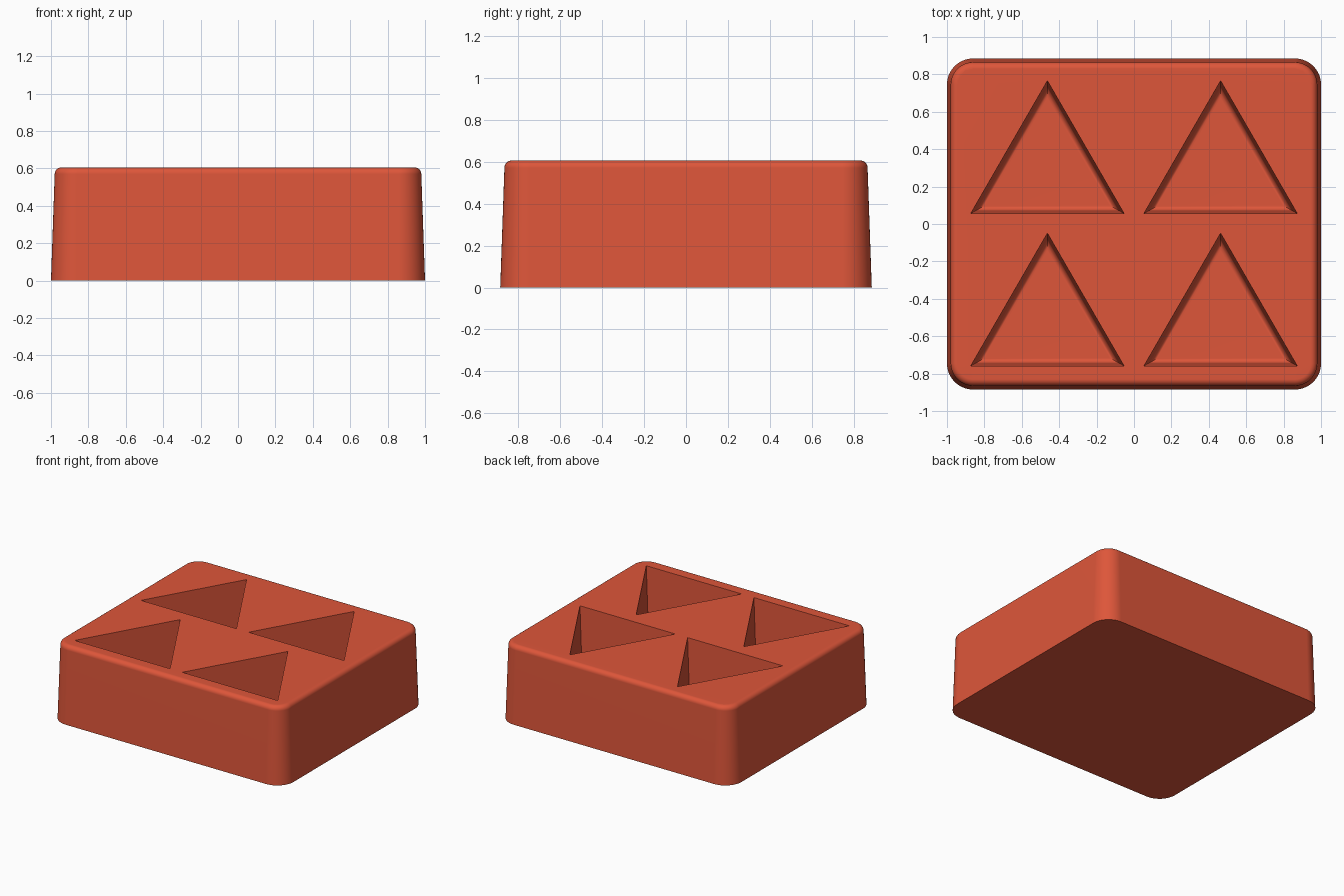
import bpy, bmesh
from math import sin, cos, pi, tau, radians

cube = bpy.data.objects.get("Cube")
if cube:
    bpy.data.objects.remove(cube)

HEIGHT = 0.605
HALF_X, HALF_Y = 1.0, 0.885     # footprint at the base
CORNER = 0.14                   # vertical corner radius
EDGE = 0.035                    # rounding of the top rim
DRAFT = 0.035                   # wall slope
FLOOR = 0.1                     # height of the pocket floors
STEPS = 6

bm = bmesh.new()


def rounded_ring(inset, z):
    """Rounded rectangle, shrunk by inset."""
    radius = CORNER - inset
    verts = []
    for i, (sx, sy) in enumerate([(1, 1), (-1, 1), (-1, -1), (1, -1)]):
        for k in range(13):
            a = pi / 2 * (i + k / 12)
            verts.append(bm.verts.new((sx * (HALF_X - CORNER) + radius * cos(a),
                                       sy * (HALF_Y - CORNER) + radius * sin(a), z)))
    return verts


def triangle_ring(x, y, inset, z):
    """Equilateral triangle pointing to the back, shrunk by inset."""
    radius = 0.474 - 2 * inset
    return [bm.verts.new((x + radius * cos(pi / 2 + tau * k / 3),
                          y + radius * sin(pi / 2 + tau * k / 3), z)) for k in range(3)]


def loft(rings):
    for low, high in zip(rings, rings[1:]):
        n = len(low)
        for i in range(n):
            j = (i + 1) % n
            bm.faces.new((low[i], low[j], high[j], high[i]))


def ring_edges(ring):
    return [bm.edges.get((v, ring[i - 1])) for i, v in enumerate(ring)]


# Tapered outer walls with a rounded top rim
shoulder = HEIGHT - EDGE
body = [rounded_ring(0, 0)]
for k in range(STEPS + 1):
    a = pi / 2 * k / STEPS
    body.append(rounded_ring(DRAFT * shoulder + EDGE * (1 - cos(a)),
                             shoulder + EDGE * sin(a)))
loft(body)
bm.faces.new(body[0])
rim = ring_edges(body[-1])

# Four triangular pockets with filleted floors
for x in (-0.463, 0.463):
    for y in (-0.523, 0.292):
        pocket = [triangle_ring(x, y, 0, HEIGHT)]
        wall = DRAFT * (HEIGHT - FLOOR - EDGE)
        for k in range(STEPS + 1):
            a = pi / 2 * k / STEPS
            pocket.append(triangle_ring(x, y, wall + 0.03 * (1 - cos(a)),
                                        FLOOR + EDGE * (1 - sin(a))))
        loft(pocket)
        bm.faces.new(pocket[-1])
        rim += ring_edges(pocket[0])

# Top face around the pocket openings
bmesh.ops.triangle_fill(bm, edges=rim, use_beauty=True, normal=(0, 0, 1))
bmesh.ops.recalc_face_normals(bm, faces=bm.faces)

mesh = bpy.data.meshes.new("mold_block")
bm.to_mesh(mesh)
bm.free()
block = bpy.data.objects.new("mold_block", mesh)
bpy.context.collection.objects.link(block)

# Single warm red material
color = (0.73, 0.093, 0.042, 1)
red = bpy.data.materials.new("warm_red")
red.use_nodes = True
red.diffuse_color = color
red.node_tree.nodes["Principled BSDF"].inputs["Base Color"].default_value = color
mesh.materials.append(red)

# Smooth curves, crisp pocket edges
bpy.ops.object.select_all(action='DESELECT')
block.select_set(True)
bpy.context.view_layer.objects.active = block
bpy.ops.object.shade_smooth_by_angle(angle=radians(30))
weighted = block.modifiers.new("even_shading", 'WEIGHTED_NORMAL')
weighted.keep_sharp = True
